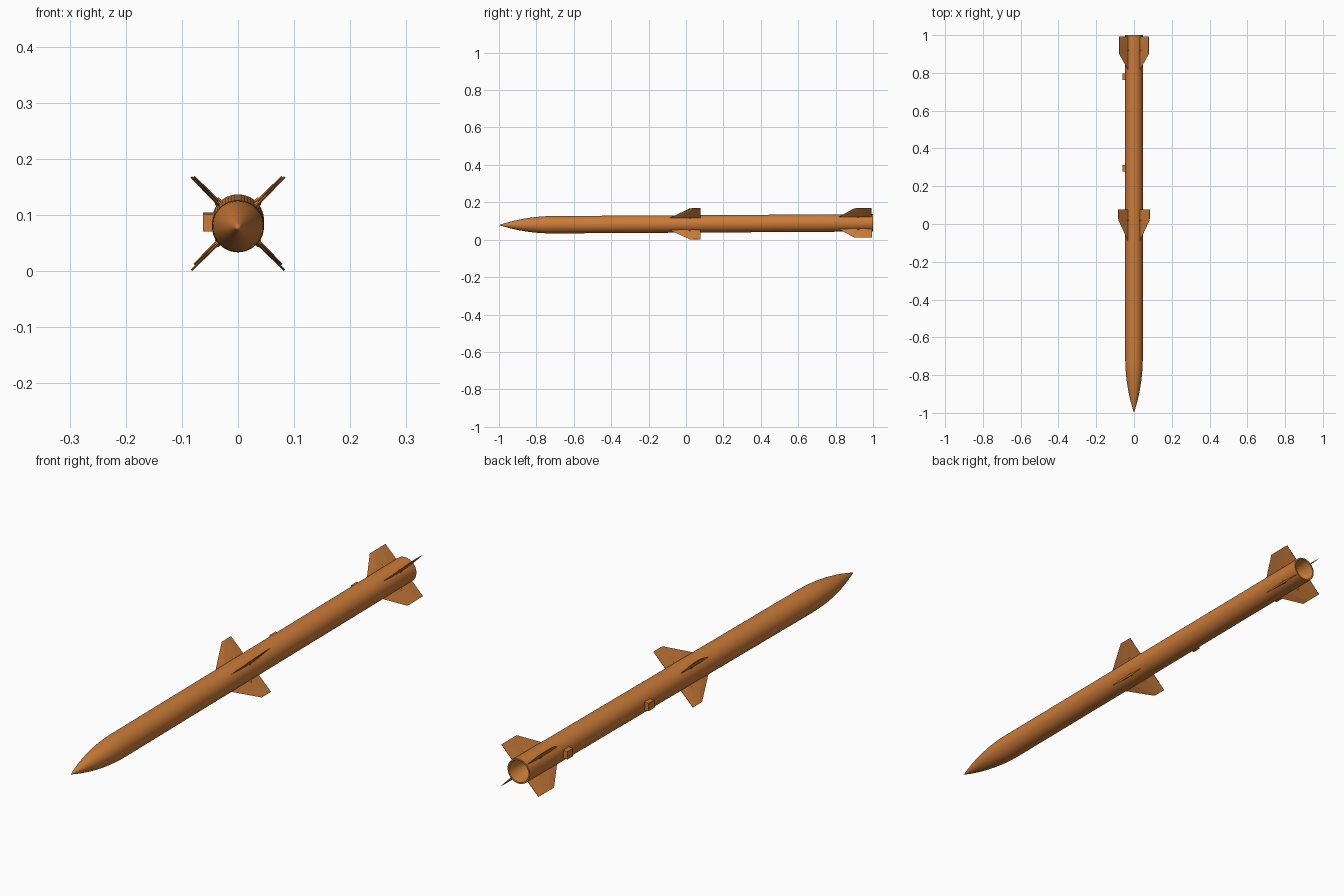
import bpy, bmesh
from math import sin, cos, pi, radians
from mathutils import Matrix

if "Cube" in bpy.data.objects:
    bpy.data.objects.remove(bpy.data.objects["Cube"])

# the whole body is pitched very slightly, tail higher than nose
PITCH = Matrix.Translation((0, 0, 0.0843)) @ Matrix.Rotation(0.006, 4, 'X')
R = 0.0465

mat = bpy.data.materials.new("orange_paint")
mat.diffuse_color = (0.60, 0.20, 0.04, 1)
mat.use_nodes = True
mat.node_tree.nodes["Principled BSDF"].inputs["Base Color"].default_value = mat.diffuse_color


def finish(bm, name, local=Matrix.Identity(4), smooth=True):
    bmesh.ops.remove_doubles(bm, verts=bm.verts, dist=1e-5)
    bmesh.ops.recalc_face_normals(bm, faces=bm.faces)
    bm.transform(PITCH @ local)
    me = bpy.data.meshes.new(name)
    bm.to_mesh(me)
    bm.free()
    ob = bpy.data.objects.new(name, me)
    bpy.context.collection.objects.link(ob)
    me.materials.append(mat)
    if smooth:
        bpy.ops.object.select_all(action='DESELECT')
        ob.select_set(True)
        bpy.context.view_layer.objects.active = ob
        bpy.ops.object.shade_smooth_by_angle(angle=radians(30))
    return ob


def lathe(name, profile, steps=48):
    """Spin a (radius, y) profile round the long axis."""
    bm = bmesh.new()
    vs = [bm.verts.new((r, y, 0)) for r, y in profile]
    es = [bm.edges.new(p) for p in zip(vs, vs[1:])]
    bmesh.ops.spin(bm, geom=vs + es, cent=(0, 0, 0), axis=(0, 1, 0),
                   angle=2 * pi, steps=steps, use_merge=True)
    return finish(bm, name)


# ogive nose, straight tube and recessed exhaust in one profile
NOSE = 0.29
rho = (R * R + NOSE * NOSE) / (2 * R)
ogive = []
for i in range(15):
    d = NOSE * i / 14
    ogive.append((max(0, (rho ** 2 - (NOSE - d) ** 2) ** 0.5 + R - rho), -1 + d))
body = ogive + [(R, -0.4), (R, 0.0), (R, 0.4), (R, 0.8), (R, 1.0),
                (0.041, 1.0), (0.033, 0.95), (0.022, 0.91), (0.0, 0.91)]
lathe("body_tube", body)


def fin(name, angle, root, tip, span, hub_y, thick=0.0028):
    """Thin double-wedge blade: root and tip are (leading y, trailing y)."""
    bm = bmesh.new()
    rings = []
    for x, (a, b), t in ((R - 0.002, root, thick), (span, tip, thick * 0.6)):
        c = b - a
        pts = [(a, 0), (a + c * 0.3, t), (a + c * 0.7, t), (b, t * 0.3),
               (b, -t * 0.3), (a + c * 0.7, -t), (a + c * 0.3, -t)]
        rings.append([bm.verts.new((x, y, z)) for y, z in pts])
    n = len(rings[0])
    for i in range(n):
        j = (i + 1) % n
        bm.faces.new((rings[0][i], rings[0][j], rings[1][j], rings[1][i]))
    for ring in rings:
        bm.faces.new(ring)
    turn = Matrix.Rotation(angle, 4, 'Y')
    finish(bm, name, turn, smooth=False)
    # pivot hub at the fin root
    bm = bmesh.new()
    bmesh.ops.create_cone(bm, cap_ends=True, segments=16, radius1=0.0065,
                          radius2=0.0045, depth=0.012)
    finish(bm, name + "_hub", turn @ Matrix.Translation((R + 0.002, hub_y, 0))
           @ Matrix.Rotation(pi / 2, 4, 'Y'))


# four wings amidships and four tail fins, in X arrangement
for k in range(4):
    a = pi / 4 + k * pi / 2
    fin(f"wing_{k + 1}", a, (-0.09, 0.077), (0.022, 0.077), 0.1175, 0.02)
    fin(f"tail_fin_{k + 1}", a, (0.815, 0.993), (0.90, 0.993), 0.1105, 0.92)

# two launch lugs on the left flank
for k, y in enumerate((0.295, 0.78)):
    bm = bmesh.new()
    bmesh.ops.create_cube(bm, size=1)
    bmesh.ops.scale(bm, vec=(0.02, 0.034, 0.03), verts=bm.verts)
    finish(bm, f"launch_lug_{k + 1}", Matrix.Translation((-0.052, y, 0)), smooth=False)
